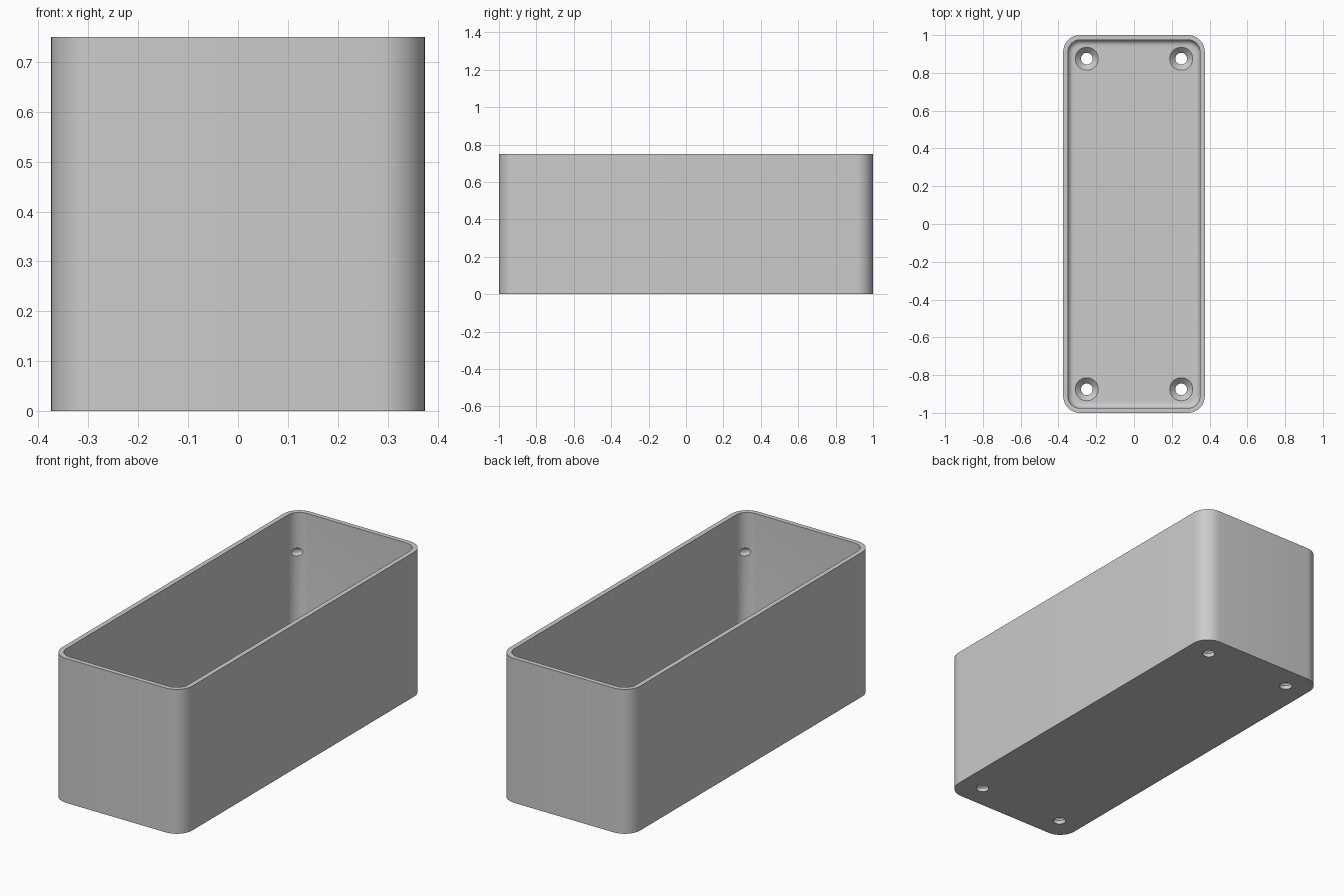
import bpy, bmesh, math
from mathutils import Matrix

old = bpy.data.objects.get("Cube")
if old:
    bpy.data.objects.remove(old, do_unlink=True)

HALF_X, HALF_Y, HEIGHT = 0.375, 1.0, 0.75
CORNER, WALL, FLOOR, FILLET = 0.09, 0.025, 0.05, 0.03
HOLE_X, HOLE_Y = 0.25, 0.875

grey = bpy.data.materials.new("light grey")
grey.use_nodes = True
colour = (0.6, 0.6, 0.6, 1)
grey.diffuse_color = colour
grey.node_tree.nodes["Principled BSDF"].inputs["Base Color"].default_value = colour


def make_object(name, bm):
    bmesh.ops.recalc_face_normals(bm, faces=bm.faces[:])
    mesh = bpy.data.meshes.new(name)
    bm.to_mesh(mesh)
    bm.free()
    mesh.materials.append(grey)
    obj = bpy.data.objects.new(name, mesh)
    bpy.context.collection.objects.link(obj)
    return obj


def rounded_ring(bm, inset, z, steps=10):
    r = CORNER - inset
    ring = []
    for quarter, (sx, sy) in enumerate(((1, 1), (-1, 1), (-1, -1), (1, -1))):
        for i in range(steps + 1):
            a = math.pi / 2 * (quarter + i / steps)
            ring.append(bm.verts.new((sx * (HALF_X - CORNER) + r * math.cos(a),
                                      sy * (HALF_Y - CORNER) + r * math.sin(a), z)))
    return ring


def circle_ring(bm, x, y, r, z, steps=32):
    return [bm.verts.new((x + r * math.cos(math.tau * i / steps),
                          y + r * math.sin(math.tau * i / steps), z)) for i in range(steps)]


def skin(bm, rings):
    for a, b in zip(rings, rings[1:]):
        for i in range(len(a)):
            j = (i + 1) % len(a)
            bm.faces.new((a[i], a[j], b[j], b[i]))
    bm.faces.new(rings[0])
    bm.faces.new(rings[-1])


# Open box: outside wall, rim, inside wall, rounded floor edge
bm = bmesh.new()
section = [(0, 0), (0, HEIGHT), (WALL, HEIGHT)]
for i in range(7):
    a = math.pi / 2 * i / 6
    section.append((WALL + FILLET * (1 - math.cos(a)), FLOOR + FILLET * (1 - math.sin(a))))
skin(bm, [rounded_ring(bm, inset, z) for inset, z in section])
box = make_object("open_box", bm)

# Cutter: four countersunk screw holes and four shallow corner dimples
bm = bmesh.new()
hole = [(0.031, -0.05), (0.031, 0.02), (0.061, FLOOR), (0.061, FLOOR + 0.02)]
dimple_out = CORNER - WALL
for sx in (-1, 1):
    for sy in (-1, 1):
        skin(bm, [circle_ring(bm, sx * HOLE_X, sy * HOLE_Y, r, z) for r, z in hole])
        d = dimple_out * math.sqrt(0.5)
        place = (Matrix.Translation((sx * (HALF_X - CORNER + d), sy * (HALF_Y - CORNER + d), 0.545))
                 @ Matrix.Rotation(math.atan2(sy, sx), 4, 'Z')
                 @ Matrix.Diagonal((0.012, 0.03, 0.02, 1)))
        bmesh.ops.create_uvsphere(bm, u_segments=16, v_segments=10, radius=1, matrix=place)
cutter = make_object("hole_cutter", bm)
cutter.hide_render = True

cut = box.modifiers.new("screw holes", 'BOOLEAN')
cut.operation = 'DIFFERENCE'
cut.solver = 'EXACT'
cut.object = cutter

# Apply the cut and smooth the rounded surfaces
bpy.ops.object.select_all(action='DESELECT')
box.select_set(True)
bpy.context.view_layer.objects.active = box
bpy.ops.object.modifier_apply(modifier=cut.name)
bpy.data.objects.remove(cutter, do_unlink=True)
bpy.ops.object.shade_smooth_by_angle(angle=math.radians(30))
